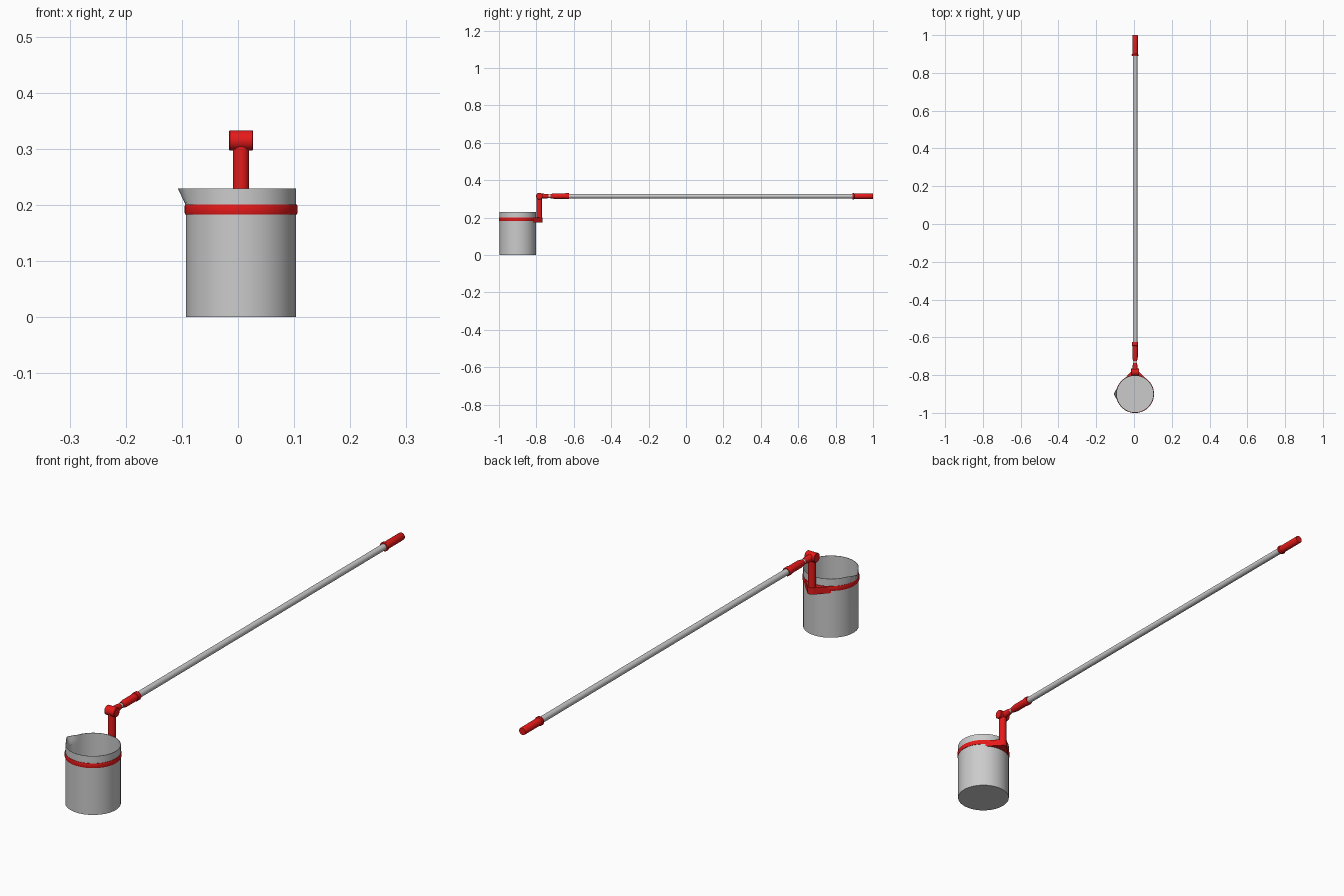
import bpy, bmesh, math
from mathutils import Vector

if "Cube" in bpy.data.objects:
    bpy.data.objects.remove(bpy.data.objects["Cube"])

CX, CY = 0.0055, -0.90      # beaker axis; pole shares CX
POST_Y, POLE_Z = -0.784, 0.315

red = bpy.data.materials.new("red_plastic")
red.diffuse_color = (0.8, 0.01, 0.01, 1)
red.use_nodes = True
red.node_tree.nodes["Principled BSDF"].inputs["Base Color"].default_value = red.diffuse_color


def finish(name, bm, mat=None):
    bmesh.ops.recalc_face_normals(bm, faces=bm.faces)
    me = bpy.data.meshes.new(name)
    bm.to_mesh(me)
    bm.free()
    ob = bpy.data.objects.new(name, me)
    bpy.context.collection.objects.link(ob)
    if mat:
        me.materials.append(mat)
    bpy.ops.object.select_all(action='DESELECT')
    ob.select_set(True)
    bpy.context.view_layer.objects.active = ob
    bpy.ops.object.shade_smooth_by_angle(angle=math.radians(35))
    return ob


def lathe(name, profile, origin, axis='Z', mat=None, n=32, closed=False, caps=True, shape=None):
    """Revolve (radius, height) points about an axis through origin."""
    bm = bmesh.new()
    rings = []
    for r, h in profile:
        ring = []
        for i in range(n):
            a = 2 * math.pi * i / n
            rr = r + (shape(a, h) if shape else 0)
            u, v = rr * math.cos(a), rr * math.sin(a)
            p = {'X': (h, u, v), 'Y': (u, h, v), 'Z': (u, v, h)}[axis]
            ring.append(bm.verts.new(Vector(p) + Vector(origin)))
        rings.append(ring)
    pairs = list(zip(rings, rings[1:])) + ([(rings[-1], rings[0])] if closed else [])
    for a, b in pairs:
        for i in range(n):
            j = (i + 1) % n
            bm.faces.new((a[i], a[j], b[j], b[i]))
    if caps and not closed:
        bm.faces.new(rings[0])
        bm.faces.new(rings[-1])
    return finish(name, bm, mat)


# Beaker: thin walls, floor, and a pouring lip pulled out on the -x side
def lip(a, h):
    rise = max(0, (h - 0.198) / 0.031)
    d = abs(a - math.pi) / 0.36
    return 0.0145 * rise * max(0, 1 - d)

lathe("beaker", [(0.098, 0), (0.098, 0.198), (0.098, 0.214), (0.098, 0.229),
                 (0.0965, 0.229), (0.0965, 0.214), (0.0965, 0.198), (0.0965, 0.002)],
      (CX, CY, 0), n=72, shape=lip)

# Clamp ring around the beaker
lathe("clamp_ring", [(0.0975, 0.183), (0.0995, 0.183), (0.1005, 0.186), (0.1005, 0.198),
                     (0.0995, 0.201), (0.0975, 0.201)],
      (CX, CY, 0), mat=red, n=72, closed=True)

# Bracket: wedge hugging the ring and narrowing to the post
bm = bmesh.new()
outline = []
for i in range(13):
    a = math.radians(55 + 70 * i / 12)
    outline.append((CX + 0.0985 * math.cos(a), CY + 0.0985 * math.sin(a)))
for i in range(7):
    a = math.radians(150 - 120 * i / 6)
    outline.append((CX + 0.017 * math.cos(a), POST_Y + 0.017 * math.sin(a)))
face = bm.faces.new([bm.verts.new((x, y, 0.174)) for x, y in outline])
up = bmesh.ops.extrude_face_region(bm, geom=[face])
bmesh.ops.translate(bm, vec=(0, 0, 0.026),
                    verts=[g for g in up['geom'] if isinstance(g, bmesh.types.BMVert)])
finish("clamp_bracket", bm, red)

# Upright post and hinge barrel
lathe("post", [(0.0145, 0.174), (0.0145, 0.315)], (CX, POST_Y, 0), mat=red)
lathe("hinge_barrel", [(0.0165, -0.0215), (0.018, -0.020), (0.018, 0.020), (0.0165, 0.0215)],
      (CX, POST_Y, POLE_Z), 'X', red)

# Pole assembly along y
pole_at = (CX, 0, POLE_Z)
lathe("hinge_neck", [(0.014, POST_Y), (0.012, -0.745), (0.010, -0.735)], pole_at, 'Y', red)
lathe("neck_rod", [(0.009, -0.75), (0.009, -0.71)], pole_at, 'Y')
lathe("socket", [(0.011, -0.725), (0.0145, -0.705), (0.0145, -0.645), (0.0165, -0.643),
                 (0.0165, -0.627), (0.0155, -0.625)], pole_at, 'Y', red)
lathe("pole", [(0.012, -0.65), (0.012, 0.91)], pole_at, 'Y')
lathe("grip", [(0.0165, 0.889), (0.0175, 0.891), (0.0175, 0.897), (0.0145, 0.900),
               (0.0145, 0.998), (0.0135, 1.0)], pole_at, 'Y', red)
